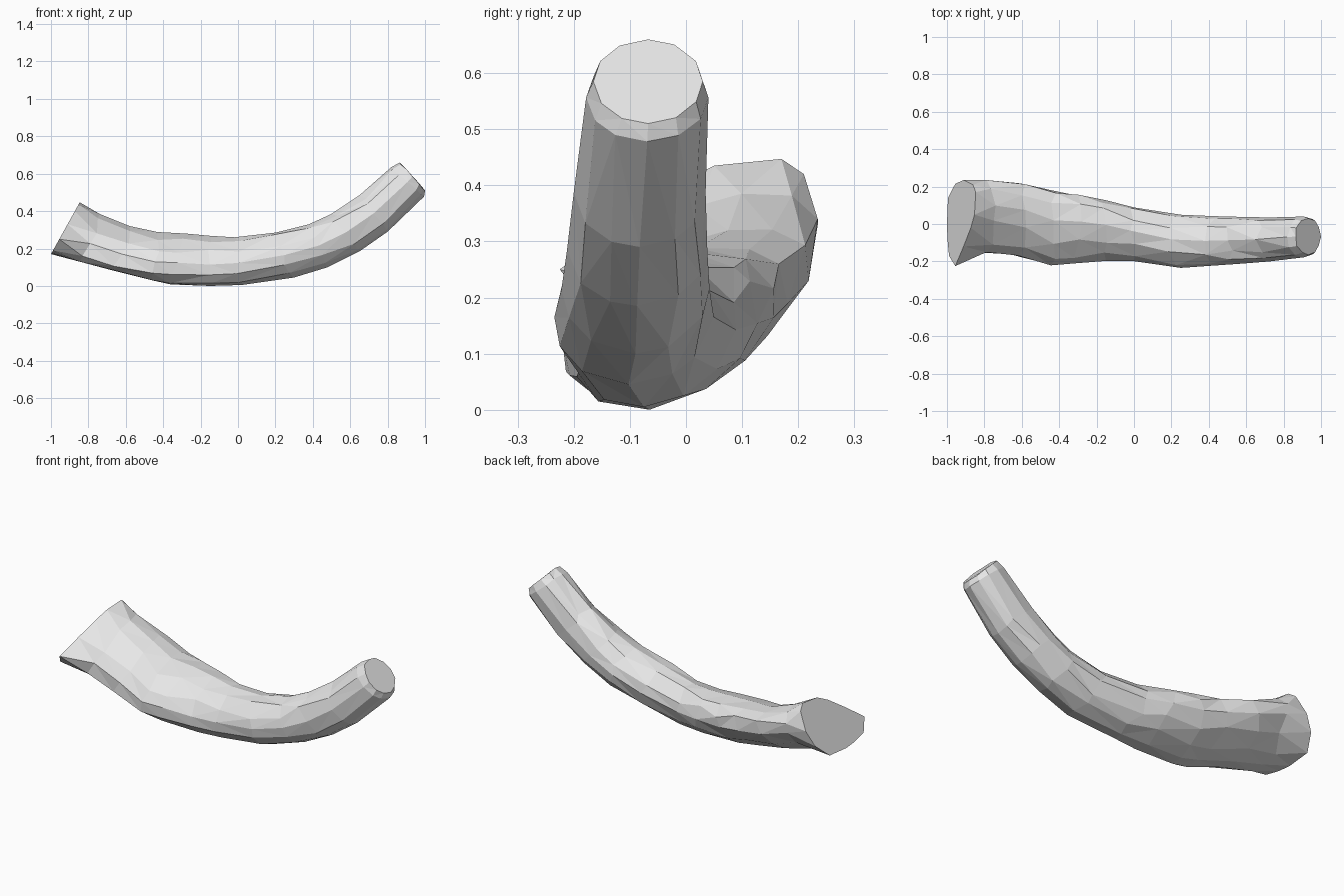
import bpy, bmesh, math, random
from mathutils import Vector

random.seed(4)
SIDES = 12

cube = bpy.data.objects.get("Cube")
if cube:
    bpy.data.objects.remove(cube, do_unlink=True)

# Single bark colour
bark = bpy.data.materials.new("pale_grey")
bark.use_nodes = True
bark.diffuse_color = (0.8, 0.8, 0.8, 1)
bark.node_tree.nodes["Principled BSDF"].inputs["Base Color"].default_value = (0.8, 0.8, 0.8, 1)

# Flared, slanted cut at the thick end: (y, z) outline lying on a sloping plane
FLARE = [(.235, .33), (.21, .42), (.17, .447), (.05, .435), (-.02, .40), (-.12, .33),
         (-.225, .25), (-.17, .19), (-.08, .175), (0, .17), (.14, .18), (.215, .25)]

# Sections along the branch:
# bottom x, bottom z, top x, top z, front y, back y, lean of top, lift of back
SECTIONS = [
    (-.84, .128, -.74, .385, -.16, .237, .06, .03),
    (-.66, .08, -.58, .32, -.175, .225, .05, .03),
    (-.46, .03, -.43, .288, -.225, .185, .04, .03),
    (-.36, .008, -.28, .28, -.215, .16, .04, .02),
    (-.15, 0, -.15, .268, -.2, .13, .03, .02),
    (.02, .005, -.02, .26, -.2, .09, .02, .01),
    (.30, .045, .20, .285, -.235, .05, .01, 0),
    (.48, .10, .38, .33, -.222, .042, 0, 0),
    (.65, .185, .50, .385, -.212, .038, 0, 0),
    (.80, .29, .65, .485, -.2, .035, 0, 0),
    (.995, .478, .82, .635, -.178, .04, 0, 0),
    (1.0, .51, .865, .66, -.165, .03, 0, 0),
]


def section_points(xb, zb, xt, zt, y0, y1, lean, lift, wobble):
    low, high = Vector((xb, 0, zb)), Vector((xt, 0, zt))
    mid, up = (low + high) / 2, (high - low) / 2
    half = math.sqrt(((y1 - y0) / 2) ** 2 - lean ** 2)
    points = []
    for i in range(SIDES):
        a = math.tau * i / SIDES
        if i % 3:
            a += random.uniform(-wobble, wobble)
        c, s = math.cos(a), math.sin(a)
        p = mid + up * s
        p.y = (y0 + y1) / 2 + half * c + lean * s
        p.z += lift * c
        if i % 3:
            p.x += random.uniform(-wobble, wobble) * 0.2
        points.append(p)
    return points


# Branch: loft the sections, then close both cut ends
bm = bmesh.new()
rings = [[Vector((-1 + (z - .17) / 1.8, y, z)) for y, z in FLARE]]
for n, sec in enumerate(SECTIONS):
    rings.append(section_points(*sec, 0.13 if n < len(SECTIONS) - 2 else 0.03))
loops = [[bm.verts.new(p) for p in ring] for ring in rings]
for a, b in zip(loops, loops[1:]):
    for i in range(SIDES):
        j = (i + 1) % SIDES
        bm.faces.new((a[i], a[j], b[j], b[i]))
bmesh.ops.triangulate(bm, faces=bm.faces[:], quad_method='SHORT_EDGE')
bm.faces.new(loops[0])
bm.faces.new(loops[-1])
bmesh.ops.recalc_face_normals(bm, faces=bm.faces[:])

# Rest the lowest point on the ground
drop = min(v.co.z for v in bm.verts)
bmesh.ops.translate(bm, verts=bm.verts[:], vec=(0, 0, -drop))

mesh = bpy.data.meshes.new("curved_branch")
bm.to_mesh(mesh)
bm.free()
mesh.materials.append(bark)
branch = bpy.data.objects.new("curved_branch", mesh)
bpy.context.collection.objects.link(branch)
